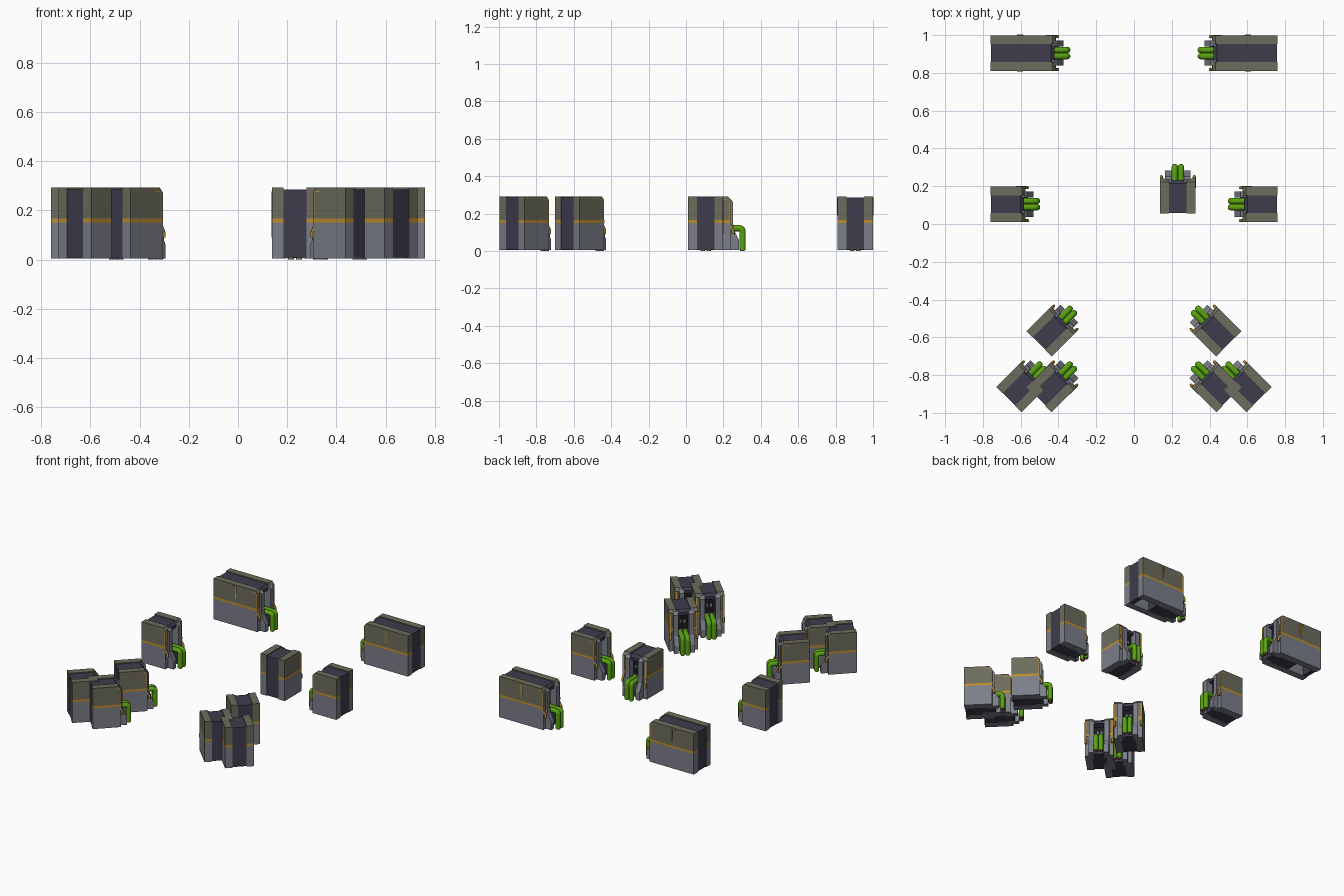
import bpy, bmesh, math
from mathutils import Vector, Matrix

if "Cube" in bpy.data.objects:
    bpy.data.objects.remove(bpy.data.objects["Cube"])

def mat(name, rgb):
    m = bpy.data.materials.new(name)
    m.diffuse_color = (*rgb, 1)
    m.use_nodes = True
    m.node_tree.nodes["Principled BSDF"].inputs["Base Color"].default_value = m.diffuse_color
    return m

OLIVE = mat("olive_paint", (0.15, 0.15, 0.11))
GREY = mat("steel", (0.20, 0.21, 0.25))
ORANGE = mat("orange_trim", (0.50, 0.27, 0.03))
CORE = mat("dark_core", (0.05, 0.045, 0.075))
BLACK = mat("black_recess", (0.01, 0.01, 0.012))
GREEN = mat("green_pipe", (0.10, 0.36, 0.005))
PINK = mat("pipe_end", (0.35, 0.10, 0.22))

def finish(bm, name, material, smooth=False):
    bmesh.ops.recalc_face_normals(bm, faces=bm.faces[:])
    me = bpy.data.meshes.new(name)
    for f in bm.faces:
        f.smooth = smooth and len(f.verts) == 4
    bm.to_mesh(me)
    bm.free()
    me.materials.append(material)
    return name, me

def prism(name, pts, y0, y1, material, mirror=False):
    """Extrude an x-z profile from y0 to y1, optionally on both sides."""
    bm = bmesh.new()
    for s in ((1, -1) if mirror else (1,)):
        a = [bm.verts.new((x, s * y0, z)) for x, z in pts]
        b = [bm.verts.new((x, s * y1, z)) for x, z in pts]
        bm.faces.new(a)
        bm.faces.new(b[::-1])
        for i in range(len(pts)):
            j = (i + 1) % len(pts)
            bm.faces.new((a[i], b[i], b[j], a[j]))
    return finish(bm, name, material)

def rect(x0, x1, z0, z1):
    return [(x0, z0), (x1, z0), (x1, z1), (x0, z1)]

def tubes(name, path, ys, r, material, n=10):
    """Sweep a circle along an x-z path at each y."""
    bm = bmesh.new()
    p = [Vector((x, 0, z)) for x, z in path]
    for y in ys:
        rings = []
        for i, c in enumerate(p):
            t = (p[min(i + 1, len(p) - 1)] - p[max(i - 1, 0)]).normalized()
            side = Vector((0, 1, 0))
            up = t.cross(side)
            rings.append([bm.verts.new(c + Vector((0, y, 0)) + r * (
                side * math.cos(k * math.tau / n) + up * math.sin(k * math.tau / n)))
                for k in range(n)])
        for a, b in zip(rings, rings[1:]):
            for k in range(n):
                bm.faces.new((a[k], a[(k + 1) % n], b[(k + 1) % n], b[k]))
        bm.faces.new(rings[0])
        bm.faces.new(rings[-1][::-1])
    return finish(bm, name, material, True)

W, IN, H = 0.094, 0.047, 0.292

# front module, back at x = 0, pipes toward +x
elbow = [(0.231 + 0.016 * math.sin(a), 0.106 + 0.016 * math.cos(a))
         for a in (math.radians(d) for d in range(0, 91, 15))]
front = [
    prism("lower_side_armor", [(0, 0.005), (0.185, 0.005), (0.185, 0.15), (0, 0.15)], IN, W, GREY, True),
    prism("front_skirt", [(0.15, 0.005), (0.228, 0.005), (0.228, 0.06), (0.2, 0.115),
                          (0.197, 0.15), (0.15, 0.15)], 0.034, 0.067, GREY, True),
    prism("trim_band", rect(0, 0.186, 0.15, 0.166), IN, W, ORANGE, True),
    prism("upper_side_armor", [(0, 0.166), (0.185, 0.166), (0.185, 0.272), (0.168, H), (0, H)],
          IN, W, OLIVE, True),
    prism("upper_front_lip", [(0.15, 0.15), (0.197, 0.15), (0.197, 0.262), (0.18, 0.28), (0.15, 0.28)],
          0.034, 0.067, GREY, True),
    prism("core", [(0.003, 0.008), (0.2, 0.008), (0.2, 0.06), (0.18, 0.125), (0.14, 0.14),
                   (0.14, 0.24), (0.178, 0.25), (0.178, 0.27), (0.16, 0.285), (0.003, 0.285)],
          -IN, IN, CORE),
    prism("recess_panel", rect(0.13, 0.144, 0.14, 0.24), -0.036, 0.036, BLACK),
    prism("recess_fittings", rect(0.14, 0.15, 0.185, 0.205), 0.006, 0.018, GREY, True),
    tubes("side_conduit", [(0.135, 0.276), (0.172, 0.276), (0.18, 0.266), (0.18, 0.14),
                           (0.197, 0.11), (0.197, 0.09)], (-0.087, 0.087), 0.008, ORANGE, 6),
    tubes("coolant_pipes", [(0.15, 0.122)] + elbow + [(0.247, 0.006)], (-0.0165, 0.0165), 0.0165, GREEN, 12),
    tubes("pipe_ends", [(0.247, 0.006), (0.247, 0.0)], (-0.0165, 0.0165), 0.012, PINK, 12),
]

# rear extension used on the two long units, open from below
rear = [
    prism("rear_lower_armor", rect(-0.16, 0, 0.005, 0.15), IN, W, GREY, True),
    prism("rear_trim_band", rect(-0.16, 0, 0.15, 0.166), IN, W, ORANGE, True),
    prism("rear_upper_armor", rect(-0.16, 0, 0.166, H), IN, W, OLIVE, True),
    prism("rear_core", [(-0.157, 0.008), (-0.125, 0.008), (-0.125, 0.12), (0.003, 0.12),
                        (0.003, 0.285), (-0.157, 0.285)], -IN, IN, CORE),
    tubes("rear_conduit", [(-0.02, 0.284), (0.012, 0.284), (0.012, 0.19)],
          (-0.09, 0.09), 0.007, ORANGE, 6),
]

def place(parts, x, y, deg):
    m = Matrix.Translation((x, y, 0)) @ Matrix.Rotation(math.radians(deg), 4, 'Z')
    for name, me in parts:
        ob = bpy.data.objects.new(name, me)
        ob.matrix_world = m
        bpy.context.collection.objects.link(ob)

# mirrored pairs: long units, side units, angled front clusters
for s, turn in ((-1, lambda a: a), (1, lambda a: 180 - a)):
    place(front + rear, s * 0.60, 0.905, turn(0))
    place(front, s * 0.76, 0.105, turn(0))
    for x, y in ((0.503, -0.635), (0.503, -0.93), (0.663, -0.93)):
        place(front, s * x, y, turn(45))

# single unit near the middle
place(front, 0.232, 0.055, 90)
